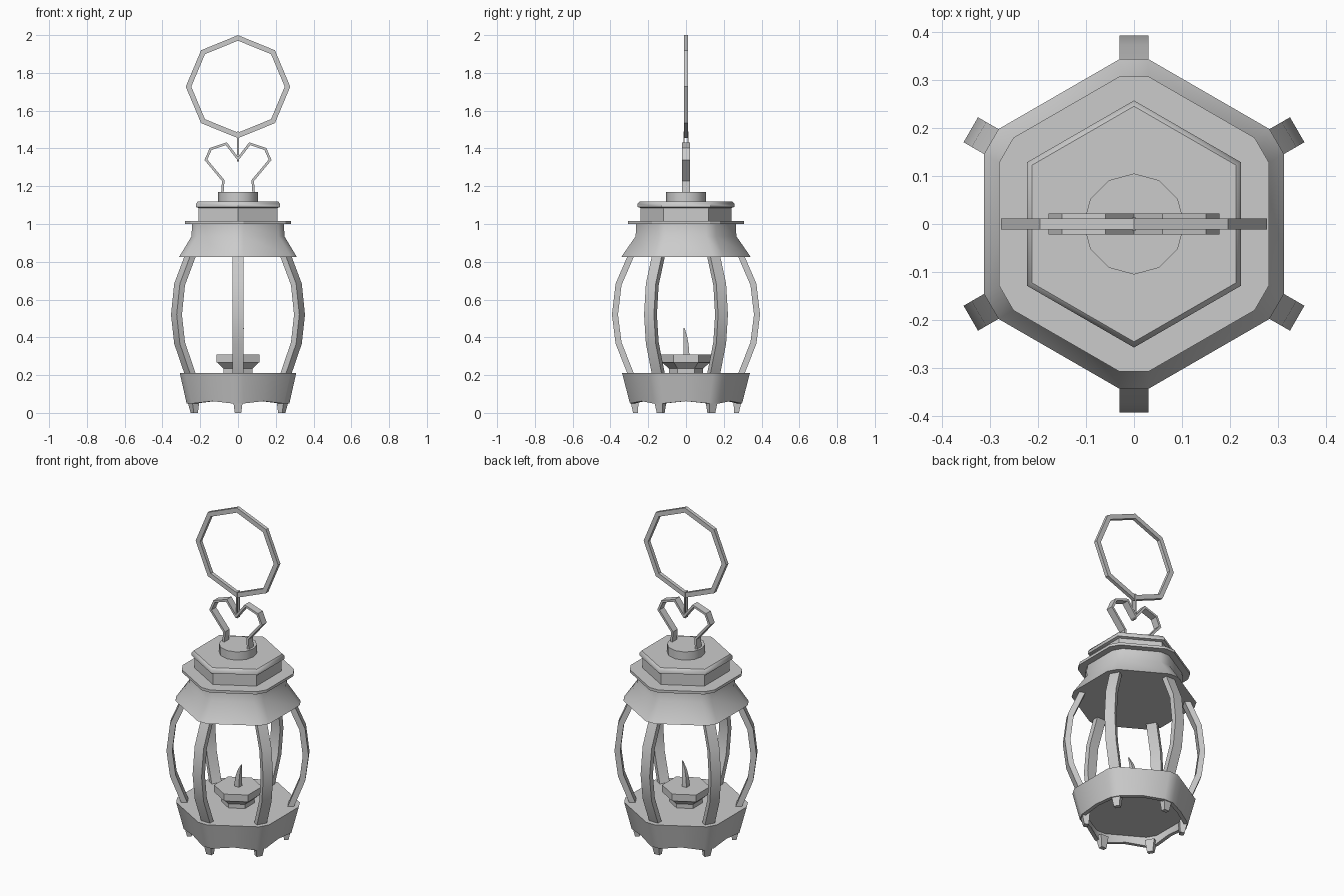
import bpy, bmesh
from math import sin, cos, pi, radians, sqrt
from mathutils import Vector, Matrix

cube = bpy.data.objects.get("Cube")
if cube:
    bpy.data.objects.remove(cube)

# One plain metal colour
metal = bpy.data.materials.new("grey metal")
metal.use_nodes = True
GREY = (0.6, 0.6, 0.6, 1)
metal.diffuse_color = GREY
metal.node_tree.nodes["Principled BSDF"].inputs["Base Color"].default_value = GREY


def finish(name, bm, turn=0, smooth=None):
    """Turn a bmesh into an object, rotated about z."""
    bmesh.ops.recalc_face_normals(bm, faces=bm.faces)
    bm.transform(Matrix.Rotation(turn, 4, "Z"))
    mesh = bpy.data.meshes.new(name)
    bm.to_mesh(mesh)
    bm.free()
    mesh.materials.append(metal)
    obj = bpy.data.objects.new(name, mesh)
    bpy.context.collection.objects.link(obj)
    if smooth:
        bpy.ops.object.select_all(action="DESELECT")
        obj.select_set(True)
        bpy.context.view_layer.objects.active = obj
        bpy.ops.object.shade_smooth_by_angle(angle=radians(smooth))
    return obj


def loft(name, rings, turn=0, smooth=None):
    """Skin a stack of equal-length rings and cap both ends."""
    bm = bmesh.new()
    loops = [[bm.verts.new(p) for p in ring] for ring in rings]
    n = len(loops[0])
    for a, b in zip(loops, loops[1:]):
        for i in range(n):
            j = (i + 1) % n
            bm.faces.new((a[i], a[j], b[j], b[i]))
    bm.faces.new(loops[0])
    bm.faces.new(loops[-1])
    return finish(name, bm, turn, smooth)


def polygon(sides, radius, z):
    """Regular ring with a corner on the y axis."""
    return [Vector((radius * sin(2 * pi * i / sides), radius * cos(2 * pi * i / sides), z))
            for i in range(sides)]


def clipped_hexagon(apothem, z, cut=0.03, lift=None):
    """Hexagon with clipped corners; lift adds raised mid-side points."""
    points = []
    for corner in polygon(6, 1, 0):
        side = Vector((corner.y, -corner.x, 0))
        reach = (apothem * 2 - cut) / sqrt(3)
        for s in (-cut, cut):
            points.append(corner * reach + side * s + Vector((0, 0, z)))
        if lift is not None:
            middle = Matrix.Rotation(-pi / 6, 3, "Z") @ corner
            points.append(middle * apothem + Vector((0, 0, z + lift)))
    return points


def box_ring(x0, x1, y0, y1, z):
    return [Vector(p) for p in ((x0, y0, z), (x1, y0, z), (x1, y1, z), (x0, y1, z))]


def strap(name, path, thick, width, turn=0, closed=False, smooth=None):
    """Sweep a rectangular section along a mitred path in the xz plane."""
    pts = [Vector(p) for p in path]
    n = len(pts)
    bm = bmesh.new()
    loops = []
    for i, p in enumerate(pts):
        before = pts[i - 1] if closed or i else None
        after = pts[(i + 1) % n] if closed or i < n - 1 else None
        d0 = (p - before).normalized() if before is not None else (after - p).normalized()
        d1 = (after - p).normalized() if after is not None else d0
        n0, n1 = Vector((-d0.y, d0.x)), Vector((-d1.y, d1.x))
        miter = (n0 + n1).normalized()
        off = miter * (thick / 2 / max(miter.dot(n0), 0.5))
        loops.append([bm.verts.new((p.x + s * off.x, t * width / 2, p.y + s * off.y))
                      for s, t in ((1, 1), (1, -1), (-1, -1), (-1, 1))])
    for i in range(n if closed else n - 1):
        a, b = loops[i], loops[(i + 1) % n]
        for k in range(4):
            m = (k + 1) % 4
            bm.faces.new((a[k], a[m], b[m], b[k]))
    if not closed:
        bm.faces.new(loops[0])
        bm.faces.new(loops[-1])
    return finish(name, bm, turn, smooth)


# Base tray, hollow underneath with a scalloped rim
loft("base", [
    clipped_hexagon(0.26, 0.11, lift=0),
    clipped_hexagon(0.25, 0.05, lift=0.012),
    clipped_hexagon(0.272, 0.05, lift=0.012),
    clipped_hexagon(0.308, 0.21, lift=0)], smooth=35)

# Six feet and six bowed bars, one at each corner
bar_path = [(0.288, 0.195), (0.357, 0.37), (0.376, 0.52), (0.357, 0.68), (0.288, 0.84)]
for i in range(6):
    angle = radians(30 + 60 * i)
    loft(f"foot_{i + 1}", [
        box_ring(0.255, 0.28, -0.017, 0.017, 0),
        box_ring(0.25, 0.297, -0.027, 0.027, 0.075)], angle)
    strap(f"bar_{i + 1}", bar_path, 0.032, 0.06, angle, smooth=30)

# Candle dish and curved wick
loft("candle_dish", [polygon(6, r, z) for r, z in
                     ((0.09, 0.205), (0.09, 0.235), (0.125, 0.265), (0.132, 0.268), (0.132, 0.31))])
loft("wick", [box_ring(x - h, x + h, y - h, y + h, z) for x, y, h, z in
              ((0, 0.002, 0.016, 0.305), (0.004, 0, 0.014, 0.36),
               (0.014, -0.004, 0.009, 0.41), (0.03, -0.01, 0.002, 0.45))], smooth=40)

# Flared skirt, brim and hexagonal lid
loft("skirt", [clipped_hexagon(a, z) for a, z in
               ((0.312, 0.825), (0.246, 0.935), (0.243, 1.005))], smooth=35)
loft("brim", [clipped_hexagon(0.281, z) for z in (1.0, 1.016)])
loft("lid", [polygon(6, r, z) for r, z in
             ((0.24, 1.01), (0.24, 1.085), (0.257, 1.09), (0.257, 1.107), (0.245, 1.12))],
     smooth=50)
loft("cap", [polygon(12, 0.105, z) for z in (1.11, 1.17)], smooth=35)

# Folded heart-shaped bail
half = [(-0.083, 1.16), (-0.078, 1.23), (-0.17, 1.34), (-0.145, 1.397), (-0.062, 1.425)]
strap("bail", half + [(0, 1.345)] + [(-x, z) for x, z in reversed(half)], 0.013, 0.044)

# Connecting link and octagonal carrying ring
strap("link", [(-0.011, 1.335), (0.011, 1.335), (0.011, 1.487), (-0.011, 1.487)],
      0.006, 0.009, pi / 2, closed=True)
strap("carrying_ring", [(0.262 * cos(pi * i / 4), 1.727 + 0.258 * sin(pi * i / 4))
                        for i in range(8)], 0.027, 0.022, closed=True)
